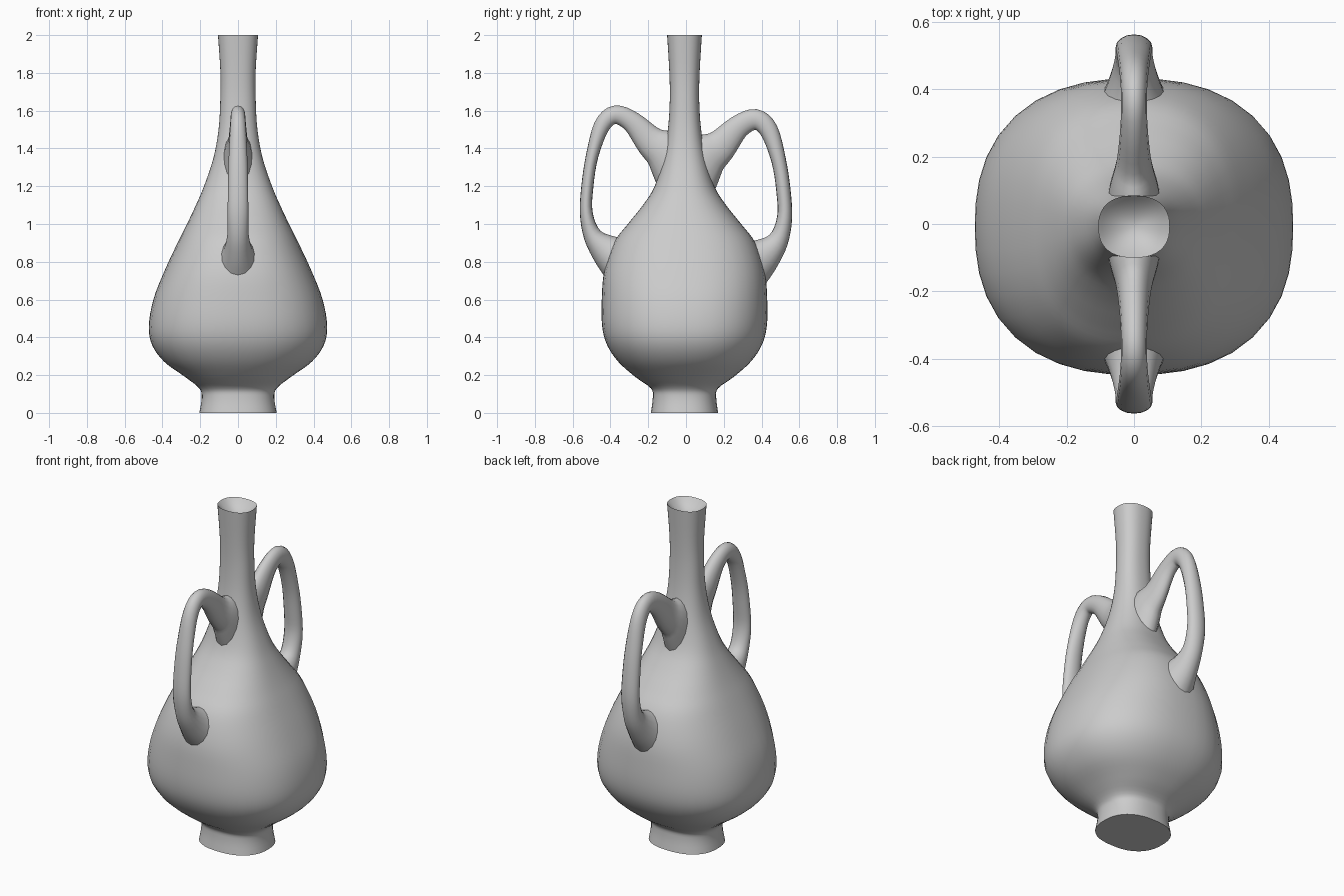
import bpy, bmesh, math
from mathutils import Vector

cube = bpy.data.objects.get("Cube")
if cube:
    bpy.data.objects.remove(cube, do_unlink=True)

# One plain clay colour
clay = bpy.data.materials.new("grey_clay")
clay.use_nodes = True
colour = (0.6, 0.6, 0.6, 1)
clay.diffuse_color = colour
clay.node_tree.nodes["Principled BSDF"].inputs["Base Color"].default_value = colour


def smooth_rows(rows, steps):
    """Run a Catmull-Rom curve through rows of any width."""
    rows = [Vector(r) for r in rows]
    out = []
    for i in range(len(rows) - 1):
        a, b = rows[max(i - 1, 0)], rows[i]
        c, d = rows[i + 1], rows[min(i + 2, len(rows) - 1)]
        for k in range(steps):
            t = k / steps
            out.append(b + (c - a) * (t / 2)
                       + (a * 2 - b * 5 + c * 4 - d) * (t * t / 2)
                       + (b * 3 - a - c * 3 + d) * (t ** 3 / 2))
    out.append(rows[-1])
    return out


def loft(name, rings):
    """Skin a list of closed rings and cap both ends."""
    bm = bmesh.new()
    loops = [[bm.verts.new(p) for p in ring] for ring in rings]
    for low, high in zip(loops, loops[1:]):
        for i in range(len(low)):
            j = (i + 1) % len(low)
            bm.faces.new((low[i], low[j], high[j], high[i]))
    bm.faces.new(loops[0][::-1])
    bm.faces.new(loops[-1])
    bmesh.ops.recalc_face_normals(bm, faces=bm.faces)
    mesh = bpy.data.meshes.new(name)
    bm.to_mesh(mesh)
    bm.free()
    mesh.materials.append(clay)
    obj = bpy.data.objects.new(name, mesh)
    bpy.context.collection.objects.link(obj)
    bpy.ops.object.select_all(action='DESELECT')
    obj.select_set(True)
    bpy.context.view_layer.objects.active = obj
    bpy.ops.object.shade_smooth_by_angle(angle=math.radians(45))
    return obj


def body_ring(z, rx, ry, sides=40, power=2.4):
    """Slightly squared oval, a little off centre."""
    ring = []
    for i in range(sides):
        a = math.tau * i / sides
        c, s = math.cos(a), math.sin(a)
        r = (abs(c) ** power + abs(s) ** power) ** (-1 / power)
        ring.append(Vector((rx * r * c, ry * r * s - 0.008, z)))
    return ring


# Body: height, half width, half depth from foot to lip
profile = [
    (0, .205, .178), (.08, .192, .168), (.13, .205, .178), (.19, .28, .26),
    (.27, .39, .35), (.36, .455, .41), (.46, .472, .436), (.6, .448, .438),
    (.75, .39, .425), (.9, .32, .375), (1, .27, .3), (1.1, .223, .22),
    (1.2, .18, .158), (1.35, .13, .114), (1.5, .103, .088),
    (1.65, .094, .078), (1.8, .093, .08), (2, .106, .092),
]
rings = [body_ring(*row) for row in smooth_rows(profile, 4)]

# Shallow hollow in the mouth
lip, mouth_x, mouth_y = profile[-1]
for k in range(1, 9):
    s = 1 - k / 8.5
    rings.append(body_ring(lip - 0.06 * (1 - s * s), mouth_x * s, mouth_y * s))
loft("vase_body", rings)

# Handle: distance out, height, half thickness, half width from neck to belly
handle_path = [
    (.05, 1.33, .16, .085), (.12, 1.39, .115, .07), (.19, 1.44, .082, .052),
    (.285, 1.54, .056, .041), (.375, 1.578, .049, .038),
    (.445, 1.52, .043, .042), (.497, 1.36, .033, .049),
    (.522, 1.2, .032, .053), (.528, 1.06, .034, .055),
    (.495, .94, .049, .057), (.42, .86, .09, .078), (.33, .8, .14, .12),
]


def handle(name, side, drop, extra, sides=16):
    path = smooth_rows(handle_path, 4)
    sweep = []
    for i, (out, z, thick, wide) in enumerate(path):
        before, after = path[max(i - 1, 0)], path[min(i + 1, len(path) - 1)]
        tangent = Vector((0, after[0] - before[0], after[1] - before[1])).normalized()
        normal = Vector((0, -tangent.z, tangent.y))
        centre = Vector((0, out - extra, z - drop))
        ring = []
        for k in range(sides):
            a = math.tau * k / sides
            p = centre + normal * ((thick + extra) * math.cos(a))
            p.x = wide * math.sin(a)
            p.y *= side
            ring.append(p)
        sweep.append(ring)
    loft(name, sweep)


handle("front_handle", -1, 0, 0)
handle("back_handle", 1, 0.025, 0.006)
